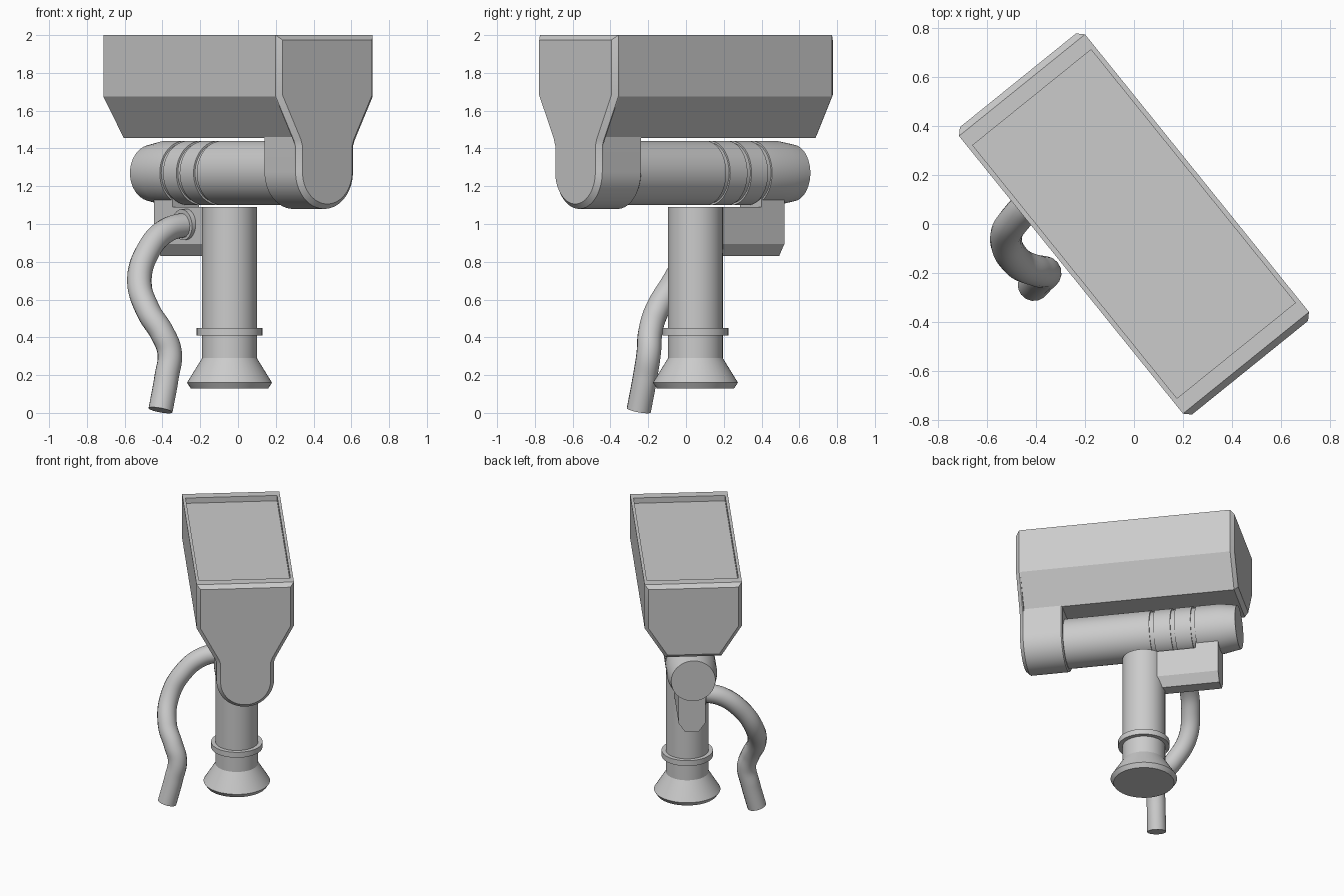
import bpy, bmesh, math
from mathutils import Matrix, Vector

if "Cube" in bpy.data.objects:
    bpy.data.objects.remove(bpy.data.objects["Cube"])

YAW = Matrix.Rotation(math.radians(-51.1), 4, 'Z')   # head and arm are turned about z
AXIS_Z = 1.27


def finish(name, bm, mat=Matrix()):
    bmesh.ops.recalc_face_normals(bm, faces=bm.faces)
    bm.transform(mat)
    me = bpy.data.meshes.new(name)
    bm.to_mesh(me)
    bm.free()
    ob = bpy.data.objects.new(name, me)
    bpy.context.collection.objects.link(ob)
    smooth(ob)
    return ob


def smooth(ob):
    bpy.ops.object.select_all(action='DESELECT')
    ob.select_set(True)
    bpy.context.view_layer.objects.active = ob
    bpy.ops.object.shade_smooth_by_angle(angle=math.radians(30))


def lathe(name, profile, mat, n=48):
    """Closed solid turned about z from (radius, height) points."""
    bm = bmesh.new()
    rings = [[bm.verts.new((r * math.cos(2 * math.pi * i / n),
                            r * math.sin(2 * math.pi * i / n), z)) for i in range(n)]
             for r, z in profile]
    for a, b in zip(rings, rings[1:]):
        for i in range(n):
            j = (i + 1) % n
            bm.faces.new((a[i], a[j], b[j], b[i]))
    bm.faces.new(rings[0])
    bm.faces.new(rings[-1])
    return finish(name, bm, mat)


def prism(half, x0, x1, bevel_end=None, bevel=0.026):
    """Mirror a (y, z) half profile, extrude from x0 to x1, chamfer one end."""
    pts = half + [(-y, z) for y, z in reversed(half) if y > 1e-5]
    bm = bmesh.new()
    face = bm.faces.new([bm.verts.new((x0, y, z)) for y, z in pts])
    ext = bmesh.ops.extrude_face_region(bm, geom=[face], use_keep_orig=True)
    for v in ext['geom']:
        if isinstance(v, bmesh.types.BMVert):
            v.co.x = x1
    bmesh.ops.recalc_face_normals(bm, faces=bm.faces)
    if bevel_end is not None:
        edges = [e for e in bm.edges
                 if all(abs(v.co.x - bevel_end) < 1e-5 for v in e.verts)]
        bmesh.ops.bevel(bm, geom=edges, offset=bevel, segments=1,
                        affect='EDGES', clamp_overlap=True)
    return bm


# head housing with a shallow tray in the top
shell = [(0.33, 2.0), (0.33, 1.675), (0.19, 1.455)]
bm = prism(shell, -0.753, 0.72, bevel_end=-0.753)
bm.normal_update()
top = max((f for f in bm.faces if f.normal.z > 0.9), key=lambda f: f.calc_area())
bmesh.ops.inset_region(bm, faces=[top], thickness=0.02)
for v in top.verts:
    v.co.x = math.copysign(0.663, v.co.x)
    v.co.y = math.copysign(0.31, v.co.y)
ext = bmesh.ops.extrude_discrete_faces(bm, faces=[top])
for v in ext['faces'][0].verts:
    v.co.z -= 0.04
finish("head_housing", bm, YAW)

# end plate reaching down round the arm, and the knuckle behind it
R = 0.195
arc = [(R * math.cos(math.radians(a)), AXIS_Z + 0.005 - R * math.sin(math.radians(a)))
       for a in range(0, 91, 6)]
plate = [(0.33, 2.0), (0.33, 1.675), (0.205, 1.44), (R, 1.41)] + arc
finish("end_plate", prism(plate, 0.72, 0.753, bevel_end=0.753), YAW)
knuckle = [(R, 1.46)] + arc
finish("knuckle", prism(knuckle, 0.457, 0.72, bevel_end=0.457, bevel=0.008), YAW)

# horizontal arm with three grooves and a tapered end
r = 0.17
prof = [(0.15, -0.725), (r, -0.61)]
for s in (-0.435, -0.295, -0.15):
    prof += [(r, s - 0.014), (r - 0.01, s - 0.014), (r - 0.01, s + 0.014), (r, s + 0.014)]
prof += [(r, 0.5)]
lathe("arm", prof, YAW @ Matrix.Translation((0, 0, AXIS_Z)) @ Matrix.Rotation(math.pi / 2, 4, 'Y'))

# upright post with flared foot, and its collar
post = Matrix.Translation((-0.045, 0.05, 0))
lathe("post", [(0.205, 0.13), (0.225, 0.16), (0.145, 0.29), (0.145, 1.09)], post)
lathe("post_collar", [(0.174, 0.41), (0.174, 0.45)], post)

# link block between post and arm, with raised saddle
block = [(0.09, 1.09), (0.09, 0.895), (0.045, 0.83)]
finish("link_block", prism(block, -0.597, -0.1), YAW)
finish("link_saddle", prism([(0.09, 1.2), (0.09, 1.08)], -0.597, -0.44), YAW)

# hose fitting on the side of the block
start = Vector((-0.26, 0.21, 1.0))
out = Vector((-0.778, -0.628, -0.08)).normalized()
lathe("hose_fitting", [(0.082, -0.03), (0.082, 0.03)],
      Matrix.Translation(start + out * 0.015) @ out.to_track_quat('Z', 'Y').to_matrix().to_4x4(), 32)

# hanging hose
path = [tuple(start), (-0.38, 0.12, 0.965), (-0.475, 0.03, 0.86), (-0.522, -0.06, 0.70),
        (-0.475, -0.155, 0.54), (-0.40, -0.19, 0.42), (-0.362, -0.197, 0.32),
        (-0.378, -0.217, 0.19), (-0.41, -0.25, 0.014)]
cu = bpy.data.curves.new("hose", 'CURVE')
cu.dimensions = '3D'
cu.bevel_depth = 0.065
cu.bevel_resolution = 6
cu.use_fill_caps = True
sp = cu.splines.new('BEZIER')
sp.bezier_points.add(len(path) - 1)
for p, co in zip(sp.bezier_points, path):
    p.co = co
    p.handle_left_type = p.handle_right_type = 'AUTO'
hose = bpy.data.objects.new("hose", cu)
bpy.context.collection.objects.link(hose)
bpy.ops.object.select_all(action='DESELECT')
hose.select_set(True)
bpy.context.view_layer.objects.active = hose
bpy.ops.object.convert(target='MESH')
smooth(bpy.context.view_layer.objects.active)
